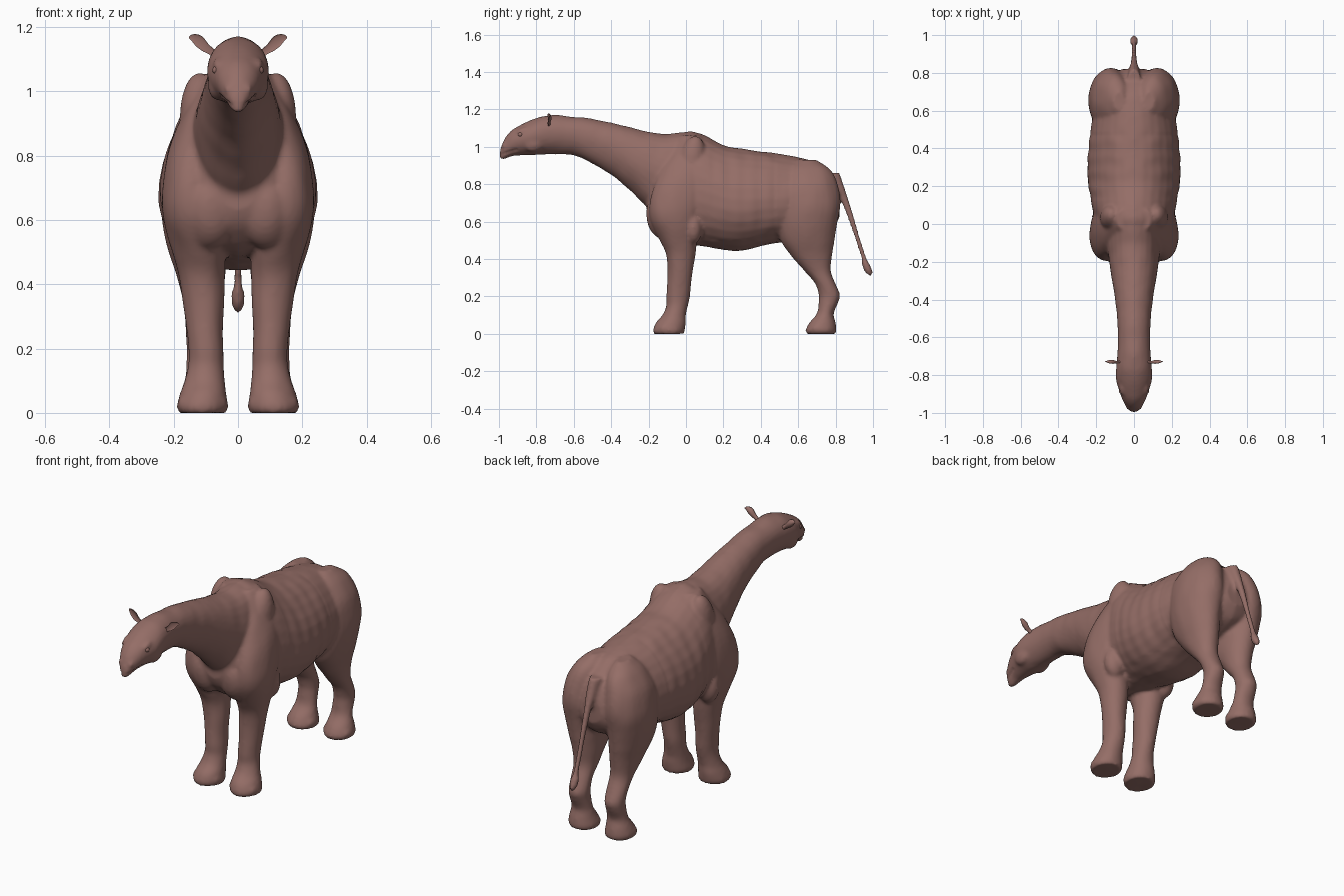
import bpy, bmesh, math
from mathutils import Vector, Matrix, noise

cube = bpy.data.objects.get("Cube")
if cube:
    bpy.data.objects.remove(cube, do_unlink=True)

hide = bpy.data.materials.new("brown_hide")
hide.use_nodes = True
colour = (0.30, 0.155, 0.135, 1)
hide.diffuse_color = colour
bsdf = hide.node_tree.nodes["Principled BSDF"]
bsdf.inputs["Base Color"].default_value = colour
bsdf.inputs["Roughness"].default_value = 0.8

# how a station (t) and its section (a, b) sit in space for each kind of part
ALONG_Y = lambda t, a, b: Vector((a, t, b))
ALONG_Z = lambda t, a, b: Vector((a, b, t))
ALONG_X = lambda t, a, b: Vector((t, b, a))


def catmull(p0, p1, p2, p3, u):
    return [0.5 * (2 * b + (c - a) * u + (2 * a - 5 * b + 4 * c - d) * u * u
                   + (3 * b - a - 3 * c + d) * u ** 3)
            for a, b, c, d in zip(p0, p1, p2, p3)]


def refine(rows, steps=4):
    last = len(rows) - 1
    fine = []
    for i in range(last):
        quad = [rows[max(0, min(last, i + k))] for k in (-1, 0, 1, 2)]
        fine += [catmull(*quad, s / steps) for s in range(steps)]
    return fine + [rows[last]]


def loft(bm, rows, place, side=1, taper=0, dish=1, sides=28):
    """Skin oval sections (t, a_low, a_high, b_low, b_high), given in hundredths."""
    rings = []
    for t, a0, a1, b0, b1 in refine(rows):
        ring = []
        for k in range(sides):
            ang = math.tau * k / sides
            s, c = math.sin(ang), math.cos(ang)
            a = (a0 + a1) / 2 + (a1 - a0) / 2 * c * (1 - taper * s)
            b = (b0 + b1) / 2 + (b1 - b0) / 2 * (s if s > 0 else s * dish)
            p = place(t, a, b) / 100
            p.x *= side
            ring.append(bm.verts.new(p))
        rings.append(ring)
    faces = [bm.faces.new(rings[0]), bm.faces.new(rings[-1])]
    for r, q in zip(rings, rings[1:]):
        for k in range(sides):
            n = (k + 1) % sides
            faces.append(bm.faces.new((r[k], r[n], q[n], q[k])))
    bmesh.ops.recalc_face_normals(bm, faces=faces)


def blob(bm, centre, size, tilt=0):
    m = (Matrix.Translation(centre) @ Matrix.Rotation(tilt, 4, "X")
         @ Matrix.Diagonal((*size, 1)))
    bmesh.ops.create_uvsphere(bm, u_segments=20, v_segments=12, radius=1, matrix=m)


def finish(bm, name):
    mesh = bpy.data.meshes.new(name)
    bm.to_mesh(mesh)
    bm.free()
    mesh.materials.append(hide)
    mesh.polygons.foreach_set("use_smooth", [True] * len(mesh.polygons))
    ob = bpy.data.objects.new(name, mesh)
    bpy.context.scene.collection.objects.link(ob)
    return ob


def symmetric(rows):
    return [(t, -w, w, lo, hi) for t, lo, hi, w in rows]


# station, bottom, top, half width
TORSO = [(-21, 63, 78, 6), (-18, 57, 90, 13), (-10, 50, 102, 18), (0, 48, 108, 20),
         (8, 47, 107, 22), (20, 45, 101, 24), (30, 44.5, 99, 24.5), (45, 48, 97, 23.5),
         (60, 50, 94.5, 21), (70, 52, 91, 18), (78, 56, 84, 13), (82, 62, 76, 6)]
NECK = [(-99.5, 94, 99, 1.8), (-97, 93.5, 104.5, 4.2), (-93, 95, 109, 6.3),
        (-88, 95.5, 112, 8), (-82, 95.5, 114.5, 9.4), (-76, 96, 116.5, 9.5),
        (-70, 96, 117, 8.8), (-60, 95.5, 116, 8.5), (-50, 91, 115, 9),
        (-40, 85, 113, 10), (-30, 77, 110.5, 11.5), (-20, 67, 108, 13),
        (-10, 60, 107, 14), (0, 60, 108, 13), (8, 70, 106, 9)]
TAIL = [(31, 98, 99.5, 0.8), (33, 95.5, 100, 2), (37, 94, 98.5, 2.3), (41, 93.5, 96.5, 1.4),
        (55, 89, 92, 1.3), (70, 83.5, 87.5, 1.8), (78, 79, 85, 2.7), (86, 70, 82, 3.5)]
# height, inner, outer, front, back
FRONT_LEG = [(0, 3.5, 18.5, -17, -1), (2, 3, 19, -17.5, -0.5), (6, 3.5, 18, -16, 0),
             (10, 4, 16.5, -12.5, 0), (15, 4.5, 15.5, -10.5, 1), (20, 4.5, 15.5, -10.5, 2),
             (30, 4.5, 16.5, -10, 3), (42, 4, 18.5, -10.5, 5), (50, 4, 20.5, -14, 6),
             (60, 5, 23.2, -19, 7), (70, 6, 23.5, -19.5, 10), (82, 6, 21.5, -16, 13),
             (95, 4, 16, -9, 13), (106, 2, 9, -3, 8)]
HIND_LEG = [(0, 3.5, 18, 64.5, 80), (2, 3, 19, 64, 80.5), (6, 4, 18, 66, 80),
            (11, 5, 16.5, 70, 79), (17, 5.5, 16, 71, 81.5), (21, 5.5, 16, 71, 82.5),
            (27, 5.5, 16.5, 69, 80), (34, 5, 17, 63, 77.5), (42, 4, 19, 56, 78),
            (50, 3, 21.5, 50.5, 79.5), (60, 2, 23.7, 48.5, 81), (70, 1, 24, 48, 82.5),
            (80, 1, 22, 50, 81), (88, 2, 17, 54, 77), (93, 5, 11, 60, 70)]
# sideways station, bottom, top, front, back
EAR = [(6, 109, 112, -75, -72), (9, 111.5, 114.5, -75, -72.5), (11, 112.5, 117, -76, -72),
       (13, 114, 117.8, -75.5, -72), (14.5, 115.8, 117.6, -74, -72.5), (15.3, 116.6, 117, -73, -72.6)]

# body: every fleshy part fused into one skin
bm = bmesh.new()
loft(bm, symmetric(TORSO), ALONG_Y, taper=0.12)
loft(bm, symmetric(NECK), ALONG_Y, taper=-0.08)
loft(bm, symmetric(TAIL), ALONG_Z)
for side in (1, -1):
    loft(bm, FRONT_LEG, ALONG_Z, side)
    loft(bm, HIND_LEG, ALONG_Z, side)
    # toes
    for heel, spread in ((-0.13, 0.05), (0.685, 0.05)):
        for k in (-1, 0, 1):
            blob(bm, (side * (0.11 + k * spread), heel + 0.025 * abs(k), 0.028),
                 (0.03, 0.042, 0.027))
    # brow, cheek and nostril swellings
    blob(bm, (side * 0.058, -0.875, 1.088), (0.022, 0.035, 0.014), 0.4)
    blob(bm, (side * 0.062, -0.81, 1.02), (0.03, 0.06, 0.045), 0.3)
    blob(bm, (side * 0.028, -0.965, 1.01), (0.018, 0.025, 0.018), 0.6)
    # shoulder blade, elbow and chest muscles
    blob(bm, (side * 0.12, 0.03, 0.92), (0.06, 0.07, 0.14), -0.2)
    blob(bm, (side * 0.16, 0.04, 0.57), (0.06, 0.05, 0.09))
    blob(bm, (side * 0.085, -0.15, 0.62), (0.08, 0.06, 0.11), 0.2)
# hooked upper lip
blob(bm, (0, -0.98, 0.955), (0.022, 0.018, 0.024))
body = finish(bm, "body")

remesh = body.modifiers.new("fuse", "REMESH")
remesh.mode = "VOXEL"
remesh.voxel_size = 0.01
soften = body.modifiers.new("soften", "SMOOTH")
soften.factor = 0.5
soften.iterations = 5
graph = bpy.context.evaluated_depsgraph_get()
fused = bpy.data.meshes.new_from_object(body.evaluated_get(graph))
body.modifiers.clear()
body.data = fused

# skin relief: lumps, faint ribs, and the mouth crease
normals = [v.normal.copy() for v in fused.vertices]
for v, n in zip(fused.vertices, normals):
    p = v.co.copy()
    lift = 0.003 * noise.noise(Vector((abs(p.x), p.y, p.z * 0.6)) * 14)
    if 0.12 < p.y < 0.48 and p.z > 0.5:
        lift += 0.0015 * math.sin(p.y * 75) * abs(n.x)
    if p.y < -0.9:
        gap = abs(p.z - (0.955 + 0.3 * (p.y + 1)))
        lift -= 0.007 * max(0, 1 - gap / 0.01) * abs(n.x)
    v.co = p + n * lift
    v.co.z = max(v.co.z, 0)
fused.materials.clear()
fused.materials.append(hide)
fused.polygons.foreach_set("use_smooth", [True] * len(fused.polygons))

# ears and eyes
for side, label in ((1, "left"), (-1, "right")):
    bm = bmesh.new()
    loft(bm, EAR, ALONG_X, side, dish=-0.3)
    finish(bm, label + "_ear")
    bm = bmesh.new()
    blob(bm, (side * 0.066, -0.885, 1.066), (0.014, 0.014, 0.013))
    finish(bm, label + "_eye")
